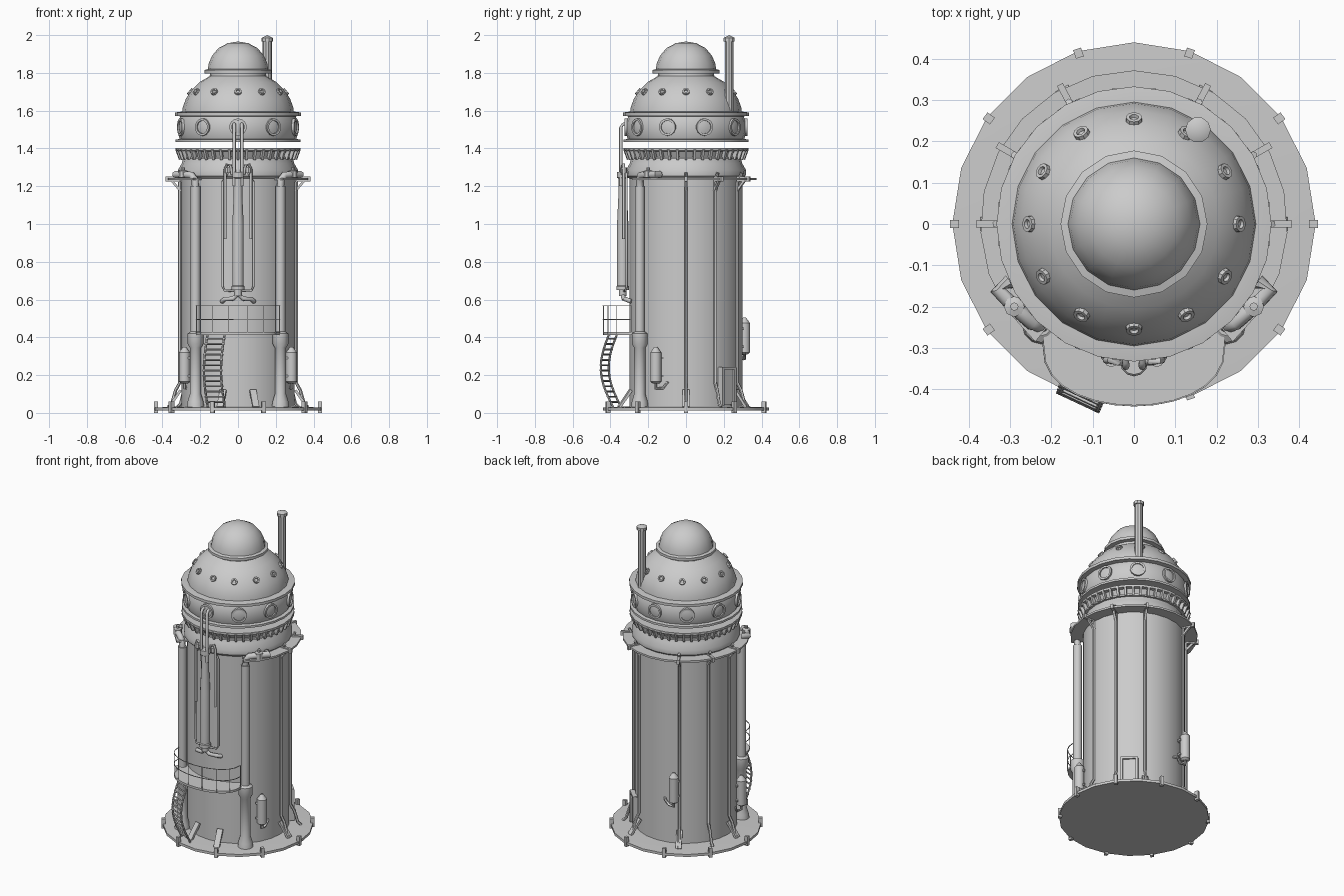
import bpy, bmesh
from math import sin, cos, pi, radians
from mathutils import Vector, Matrix

if "Cube" in bpy.data.objects:
    bpy.data.objects.remove(bpy.data.objects["Cube"])

GREY = (0.6, 0.6, 0.6, 1)
metal = bpy.data.materials.new("plain grey")
metal.use_nodes = True
metal.diffuse_color = GREY
metal.node_tree.nodes["Principled BSDF"].inputs["Base Color"].default_value = GREY


def finish(name, bm, smooth=35):
    bmesh.ops.recalc_face_normals(bm, faces=bm.faces)
    me = bpy.data.meshes.new(name)
    bm.to_mesh(me)
    bm.free()
    me.materials.append(metal)
    ob = bpy.data.objects.new(name, me)
    bpy.context.collection.objects.link(ob)
    bpy.ops.object.select_all(action='DESELECT')
    ob.select_set(True)
    bpy.context.view_layer.objects.active = ob
    bpy.ops.object.shade_smooth_by_angle(angle=radians(smooth))
    return ob


def polar(r, deg, z):
    return Vector((r * cos(radians(deg)), r * sin(radians(deg)), z))


def lathe(name, profile, sides=20, at=(0, 0), start=0, sweep=360, closed=False):
    """Turn (radius, z) points about an upright axis; open ends get capped."""
    bm = bmesh.new()
    full = sweep == 360
    rings = []
    for i in range(sides if full else sides + 1):
        a = start + sweep * i / sides
        rings.append([bm.verts.new(polar(r, a, z) + Vector((*at, 0))) for r, z in profile])
    n = len(profile)
    for i in range(sides):
        a, b = rings[i], rings[(i + 1) % len(rings)]
        for j in range(n if closed else n - 1):
            k = (j + 1) % n
            bm.faces.new((a[j], b[j], b[k], a[k]))
    if full and not closed:
        bm.faces.new([r[0] for r in rings])
        bm.faces.new([r[-1] for r in rings])
    elif not full:
        bm.faces.new(rings[0])
        bm.faces.new(rings[-1])
    bmesh.ops.remove_doubles(bm, verts=bm.verts, dist=1e-5)
    return finish(name, bm)


def pipe(name, points, radius, sides=8):
    """Sweep a round section along a path with mitred corners."""
    bm = bmesh.new()
    pts = [Vector(p) for p in points]
    rings = []
    side = None
    for i, p in enumerate(pts):
        t = (pts[min(i + 1, len(pts) - 1)] - pts[max(i - 1, 0)]).normalized()
        side = (side - t * side.dot(t) if side else t.orthogonal()).normalized()
        up = t.cross(side)
        rings.append([bm.verts.new(p + radius * (side * cos(2 * pi * k / sides) + up * sin(2 * pi * k / sides)))
                      for k in range(sides)])
    for a, b in zip(rings, rings[1:]):
        for k in range(sides):
            m = (k + 1) % sides
            bm.faces.new((a[k], a[m], b[m], b[k]))
    bm.faces.new(rings[0])
    bm.faces.new(rings[-1])
    return finish(name, bm, 50)


def box(name, size, centre, turn=0, lean=0):
    """Box with local x pointing outward, leaned about its local y."""
    bm = bmesh.new()
    bmesh.ops.create_cube(bm, size=1)
    m = (Matrix.Translation(centre) @ Matrix.Rotation(radians(turn), 4, 'Z')
         @ Matrix.Rotation(radians(lean), 4, 'Y') @ Matrix.Diagonal((*size, 1)))
    bmesh.ops.transform(bm, matrix=m, verts=bm.verts)
    return finish(name, bm)


def stud(name, r, z, deg, profile, tilt=90, sides=10):
    """Small turned part whose axis points outward from the tower."""
    ob = lathe(name, profile, sides)
    ob.data.transform(Matrix.Translation(polar(r, deg, z)) @ Matrix.Rotation(radians(deg), 4, 'Z')
                      @ Matrix.Rotation(radians(tilt), 4, 'Y'))


# Base plate with edge pegs
lathe("base_plate", [(0.44, 0.012), (0.44, 0.028), (0.31, 0.034)])
for i in range(10):
    box("base_peg", (0.022, 0.02, 0.06), polar(0.435, i * 36, 0.03), i * 36)

# Tower body and collar
lathe("tower_body", [(0.3, 0.03), (0.3, 1.24), (0.316, 1.255), (0.318, 1.285), (0.298, 1.32), (0.29, 1.35),
                     (0.31, 1.385), (0.33, 1.388), (0.33, 1.402)], 24)
lathe("gallery_floor", [(0.3, 1.232), (0.372, 1.232), (0.372, 1.244), (0.3, 1.244)], 18, start=-50, sweep=280, closed=True)
lathe("gear_ring", [(0.285, 1.343), (0.305, 1.343), (0.305, 1.354), (0.285, 1.354)], 24, closed=True)
for i in range(44):
    box("gear_tooth", (0.022, 0.013, 0.056), polar(0.312, i * 360 / 44, 1.37), i * 360 / 44, 20)

# Upper drum, dome and cap
lathe("upper_drum", [(0.33, 1.434), (0.33, 1.447), (0.308, 1.45), (0.318, 1.48), (0.318, 1.54), (0.305, 1.57),
                     (0.333, 1.573), (0.333, 1.59), (0.3, 1.595)], 24)
lathe("dome", [(0.296, 1.59), (0.292, 1.62), (0.275, 1.665), (0.245, 1.71), (0.205, 1.75), (0.15, 1.783),
               (0.148, 1.8)], 20)
lathe("dome_cap", [(0.178, 1.798), (0.178, 1.815), (0.16, 1.82), (0.155, 1.85), (0.138, 1.89), (0.105, 1.93),
                   (0.055, 1.957), (0, 1.966)], 16)
for i in range(10):
    stud("porthole", 0.303, 1.513, 18 + i * 36,
         [(0.046, 0), (0.046, 0.022), (0.034, 0.022), (0.034, 0.014), (0.02, 0.017), (0, 0.018)], sides=14)
for i in range(12):
    stud("dome_rivet", 0.24, 1.69, i * 30, [(0.021, 0), (0.019, 0.024), (0.011, 0.024), (0.009, 0.016)], 52)

# Chimney
lathe("chimney", [(0.024, 1.58), (0.024, 1.965), (0.031, 1.966), (0.031, 1.985), (0, 2.0)], 10, (0.155, 0.228))

# Upright conduits that kick out at the foot, and floor brackets
for deg in (0, 30, 62, 118, 150, 180):
    pipe("wall_conduit", [polar(r, deg, z) for r, z in
         ((0.335, 1.27), (0.308, 1.22), (0.308, 0.16), (0.33, 0.12), (0.35, 0.05), (0.37, 0.03))], 0.009, 6)
    box("floor_bracket", (0.075, 0.016, 0.028), polar(0.345, deg, 1.238), deg)
    box("bracket_strut", (0.012, 0.014, 0.08), polar(0.33, deg, 1.205), deg, 40)
for deg in (-105, -75, 0, 62, 118, 180):
    box("foot_gusset", (0.014, 0.035, 0.11), polar(0.335, deg, 0.075), deg, -35)


def tank(x, y, z):
    """Wall tank with a bent feed pipe below and a short one above."""
    lathe("wall_tank", [(0.016, z - 0.01), (0.029, z), (0.029, z + 0.155), (0.018, z + 0.17), (0.008, z + 0.185)], 12, (x, y))
    out = Vector((x, y, 0)).normalized()
    along = Vector((0, 1, 0)) if abs(x) > abs(y) else Vector((1, 0, 0))
    low = Vector((x, y, z - 0.035))
    pipe("tank_feed", [(x, y, z + 0.01), low, low + along * 0.035 - out * 0.005, low + along * 0.06 + Vector((0, 0, 0.03)),
                       low + along * 0.08 + Vector((0, 0, 0.03)) - out * 0.05], 0.008, 6)
    for dz in (0.03, 0.125):
        box("tank_strap", (0.03, 0.06, 0.012), Vector((x, y, z + dz)) - out * 0.02,
            0 if abs(x) > abs(y) else 90)


tank(-0.13, 0.31, 0.32)
for s in (-1, 1):
    tank(s * 0.283, -0.16, 0.165)
    # Front columns with pipes over the top
    c = (s * 0.225, -0.245)
    lathe("front_column", [(0.046, 0.03), (0.042, 0.06), (0.03, 0.1), (0.03, 0.345), (0.042, 0.365), (0.042, 0.42),
                           (0.026, 0.43), (0.026, 1.2)], 12, c)
    pipe("column_elbow", [(c[0], c[1], 1.19), (s * 0.228, -0.245, 1.235), (s * 0.245, -0.24, 1.258),
                          (s * 0.285, -0.205, 1.262), (s * 0.33, -0.16, 1.262), (s * 0.3, -0.14, 1.262)], 0.019)
    lathe("elbow_valve", [(0.025, 1.245), (0.025, 1.28), (0.01, 1.285), (0.01, 1.3)], 8, (s * 0.29, -0.2))
    # Pipework around the central front pipe
    pipe("tall_pipe", [(s * 0.02, -0.345, 1.2), (s * 0.02, -0.345, 1.51), (s * 0.02, -0.335, 1.528), (s * 0.02, -0.3, 1.53)], 0.009)
    pipe("side_pipe", [(s * 0.03, -0.335, 1.26), (s * 0.04, -0.335, 1.31), (s * 0.06, -0.33, 1.315),
                       (s * 0.068, -0.33, 1.29), (s * 0.068, -0.33, 0.92)], 0.008)
    lathe("side_pipe_joint", [(0.017, 1.27), (0.017, 1.3)], 8, (s * 0.055, -0.33))
    pipe("return_pipe", [(s * 0.055, -0.315, 1.27), (s * 0.082, -0.315, 1.22), (s * 0.082, -0.315, 0.67),
                         (s * 0.072, -0.32, 0.648), (0, -0.33, 0.645)], 0.006)
    pipe("drain_pipe", [(0, -0.335, 0.63), (s * 0.025, -0.33, 0.605), (s * 0.07, -0.32, 0.602), (s * 0.085, -0.29, 0.59)], 0.012)
lathe("main_pipe", [(0.02, 0.62), (0.02, 0.65), (0.034, 0.65), (0.034, 0.67), (0.03, 0.675), (0.03, 1.0),
                    (0.023, 1.15), (0.023, 1.24), (0.03, 1.245), (0.03, 1.275)], 12, (0, -0.335))

# Balcony slab and thin railing
edge = [(0.22 * cos(a), -0.29 - 0.15 * sin(a) ** 0.8) for a in [pi * i / 14 for i in range(14)]] + [(-0.22, -0.29)]
bm = bmesh.new()
face = bm.faces.new([bm.verts.new((x, y, 0.413)) for x, y in edge + [(-0.21, -0.2), (0.21, -0.2)]])
top = bmesh.ops.extrude_face_region(bm, geom=[face])["geom"]
bmesh.ops.translate(bm, vec=(0, 0, 0.014), verts=[v for v in top if isinstance(v, bmesh.types.BMVert)])
finish("balcony_floor", bm)
for z in (0.495, 0.567):
    pipe("railing", [(x, y, z) for x, y in edge], 0.0025, 4)
for x, y in edge[::2]:
    pipe("railing_post", [(x, y, 0.42), (x, y, 0.567)], 0.0025, 4)

# Bowed ladder up to the balcony
across = Vector((0.9, -0.42, 0)) * 0.05


def ladder_point(t):
    bow = sin(pi * t)
    return Vector((-0.115 - 0.02 * bow, -0.365 - 0.055 * bow - 0.02 * t, 0.03 + 0.39 * t))


for s in (-1, 1):
    pipe("ladder_rail", [ladder_point(i / 10) + across * s for i in range(11)], 0.006, 6)
for i in range(1, 14):
    p = ladder_point(i / 14)
    pipe("ladder_rung", [p - across * 1.15, p + across * 1.15], 0.005, 5)

# Service hatch frame at the rear
hatch = polar(0.305, 45, 0.14)
tangent = Vector((-sin(pi / 4), cos(pi / 4), 0))
for s in (-1, 1):
    box("hatch_side", (0.04, 0.014, 0.2), hatch + tangent * 0.045 * s, 45)
box("hatch_top", (0.04, 0.1, 0.014), hatch + Vector((0, 0, 0.097)), 45)
box("hatch_panel", (0.02, 0.09, 0.19), hatch, 45)
